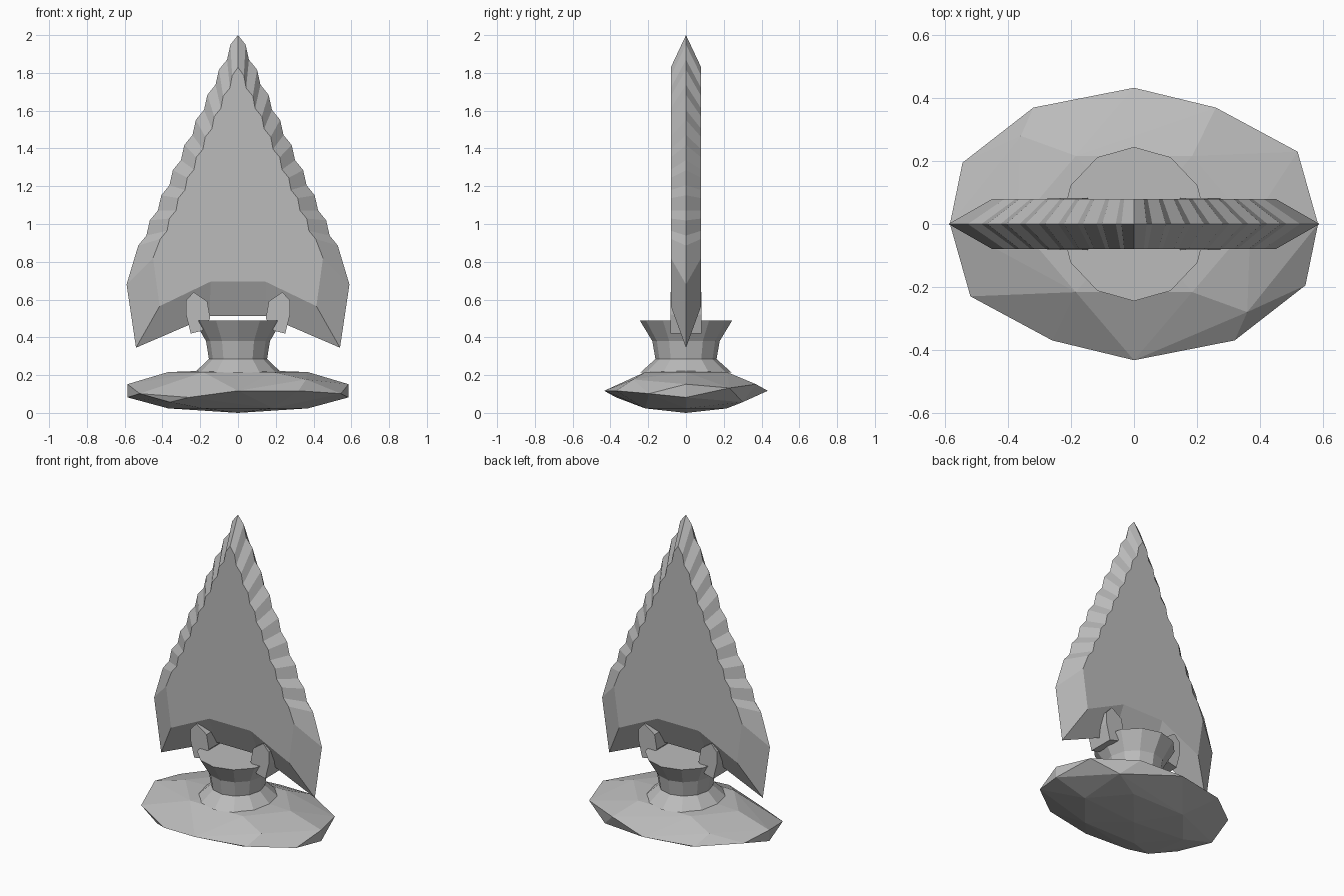
import bpy, bmesh, math

cube = bpy.data.objects.get("Cube")
if cube:
    bpy.data.objects.remove(cube)

stone = bpy.data.materials.new("grey_stone")
stone.use_nodes = True
stone.diffuse_color = (0.5, 0.5, 0.5, 1)
stone.node_tree.nodes["Principled BSDF"].inputs["Base Color"].default_value = (0.5, 0.5, 0.5, 1)


def finish(bm, name):
    """Turn a bmesh into a flat-shaded object."""
    bmesh.ops.recalc_face_normals(bm, faces=bm.faces)
    mesh = bpy.data.meshes.new(name)
    bm.to_mesh(mesh)
    bm.free()
    mesh.materials.append(stone)
    obj = bpy.data.objects.new(name, mesh)
    bpy.context.collection.objects.link(obj)
    return obj


def loft(rings, name):
    """Bridge closed rings of points and cap both ends."""
    bm = bmesh.new()
    loops = [[bm.verts.new(p) for p in ring] for ring in rings]
    n = len(loops[0])
    for a, b in zip(loops, loops[1:]):
        for i in range(n):
            j = (i + 1) % n
            bm.faces.new((a[i], a[j], b[j], b[i]))
    bm.faces.new(loops[0])
    bm.faces.new(loops[-1])
    return finish(bm, name)


def chipped_outline(tip, peak, valley, step, corners):
    """Symmetric arrowhead outline with a scalloped edge."""
    half = []
    for i in range(9):
        half.append((peak[0] + step[0] * i, peak[1] - step[1] * i))
        if i < 8:
            half.append((valley[0] + step[0] * i, valley[1] - step[1] * i))
    half += corners
    return [(0, tip)] + half + [(-x, z) for x, z in reversed(half)]


# Arrowhead blade: sharp rim in the middle, flat faces front and back
rim = chipped_outline(2.0, (0.04, 1.95), (0.058, 1.87), (0.061, 0.133),
                      [(0.59, 0.68), (0.54, 0.345), (0.15, 0.513)])
flat = chipped_outline(1.83, (0.031, 1.785), (0.043, 1.72), (0.0475, 0.108),
                       [(0.45, 0.82), (0.415, 0.565), (0.145, 0.695)])
loft([[(x, -0.08, z) for x, z in flat],
      [(x, 0, z) for x, z in rim],
      [(x, 0.08, z) for x, z in flat]], "arrowhead_blade")

# Flared neck with twelve sides
profile = [(0.24, 0.215), (0.162, 0.285), (0.178, 0.38), (0.245, 0.49)]
loft([[(0.95 * r * math.cos(k * math.pi / 6), r * math.sin(k * math.pi / 6), z)
       for k in range(12)] for r, z in profile], "neck")

# Clips holding the blade to the neck
clip = [(0.235, 0.64), (0.275, 0.595), (0.275, 0.52), (0.25, 0.42),
        (0.19, 0.435), (0.147, 0.5), (0.163, 0.59)]
for side, name in ((1, "left_clip"), (-1, "right_clip")):
    loft([[(side * x, y, z) for x, z in clip] for y in (-0.083, 0.083)], name)

# Faceted pebble base, point symmetric about its centre
bm = bmesh.new()
half_rim = [(0.585, 0, 0.035), (0.585, 0, -0.035), (0.52, 0.23, 0.015),
            (0.26, 0.37, 0.035), (0, 0.433, 0), (-0.32, 0.37, 0),
            (-0.545, 0.195, 0.015), (0.36, 0.3, -0.06), (-0.36, 0.28, 0.06)]
for x, y, z in half_rim:
    for s in (1, -1):
        bm.verts.new((s * x, s * y, 0.122 + s * z if abs(z) < 0.05 else 0.122 + z))
for s in (1, -1):
    bm.verts.new((0, 0, 0.12 + 0.115 * s))
    for k in range(6):
        a = k * math.pi / 3
        bm.verts.new((0.37 * math.cos(a), 0.25 * math.sin(a), 0.125 + 0.096 * s))
hull = bmesh.ops.convex_hull(bm, input=bm.verts)
unused = {g for g in hull["geom_interior"] + hull["geom_unused"]
          if isinstance(g, bmesh.types.BMVert)}
bmesh.ops.delete(bm, geom=list(unused), context='VERTS')
base = finish(bm, "base")

# Rest the lowest point on the ground
drop = min(v.co.z for v in base.data.vertices)
for v in base.data.vertices:
    v.co.z = max(v.co.z - drop, 0)
